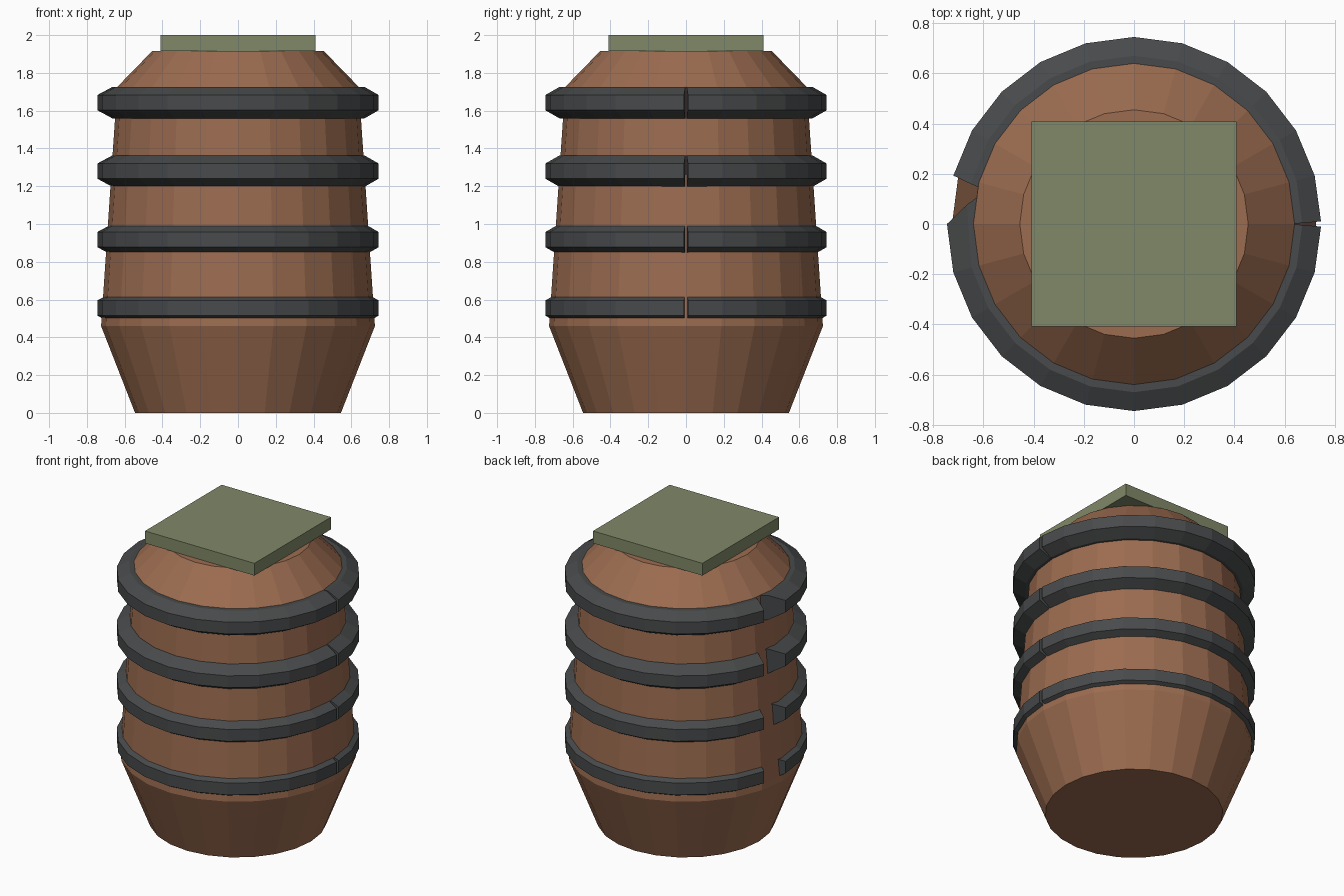
import bpy, bmesh
from math import sin, cos, radians

if "Cube" in bpy.data.objects:
    bpy.data.objects.remove(bpy.data.objects["Cube"])


def material(name, rgb):
    m = bpy.data.materials.new(name)
    m.diffuse_color = (*rgb, 1)
    m.use_nodes = True
    m.node_tree.nodes["Principled BSDF"].inputs["Base Color"].default_value = m.diffuse_color
    return m


wood = material("wood", (0.33, 0.15, 0.08))
iron = material("iron", (0.065, 0.068, 0.07))
green = material("green", (0.22, 0.25, 0.14))


def finish(bm, name, mat):
    bmesh.ops.recalc_face_normals(bm, faces=bm.faces)
    me = bpy.data.meshes.new(name)
    bm.to_mesh(me)
    bm.free()
    me.materials.append(mat)
    ob = bpy.data.objects.new(name, me)
    bpy.context.collection.objects.link(ob)
    return ob


def polar(r, deg, z):
    return (r * cos(radians(deg)), r * sin(radians(deg)), z)


def bridge(bm, a, b):
    n = len(a)
    for i in range(n):
        bm.faces.new((a[i], a[(i + 1) % n], b[(i + 1) % n], b[i]))


# Barrel: 24-sided lathe with closed ends
bm = bmesh.new()
profile = [(0.545, 0), (0.725, 0.46), (0.722, 0.5), (0.64, 1.725), (0.455, 1.915)]
loops = [[bm.verts.new(polar(r, i * 15, z)) for i in range(24)] for r, z in profile]
for a, b in zip(loops, loops[1:]):
    bridge(bm, a, b)
bm.faces.new(loops[0])
bm.faces.new(loops[-1])
finish(bm, "barrel_body", wood)

# Hoops: chamfered section swept in two halves, with a thin seam at +x
# and a broken-out segment at -x whose ends slant inwards
section = [(0.62, -0.083), (0.67, -0.083), (0.745, -0.04),
           (0.745, 0.04), (0.67, 0.083), (0.62, 0.083)]


def hoop_half(bm, start, count, zc, first, last):
    """first / last: (outer, inner) angle offsets of the end sections."""
    rings = []
    for i in range(count + 1):
        outer, inner = first if i == 0 else last if i == count else (0, 0)
        ring = []
        for r, z in section:
            t = (0.745 - r) / 0.125
            ang = start + i * 15 + outer + (inner - outer) * t
            ring.append(bm.verts.new(polar(r, ang, zc + z)))
        rings.append(ring)
    for a, b in zip(rings, rings[1:]):
        bridge(bm, a, b)
    bm.faces.new(rings[0])
    bm.faces.new(rings[-1])


for k in range(4):
    bm = bmesh.new()
    zc = 0.555 + k * 0.3625
    hoop_half(bm, 0, 11, zc, (0.8, 0), (0, 2))
    hoop_half(bm, 180, 12, zc, (0, -11), (-0.8, 0))
    finish(bm, f"hoop_{k + 1}", iron)

# Square lid
bm = bmesh.new()
bmesh.ops.create_cube(bm, size=1)
for v in bm.verts:
    v.co = (v.co.x * 0.818, v.co.y * 0.818, 1.9585 + v.co.z * 0.083)
finish(bm, "lid", green)
